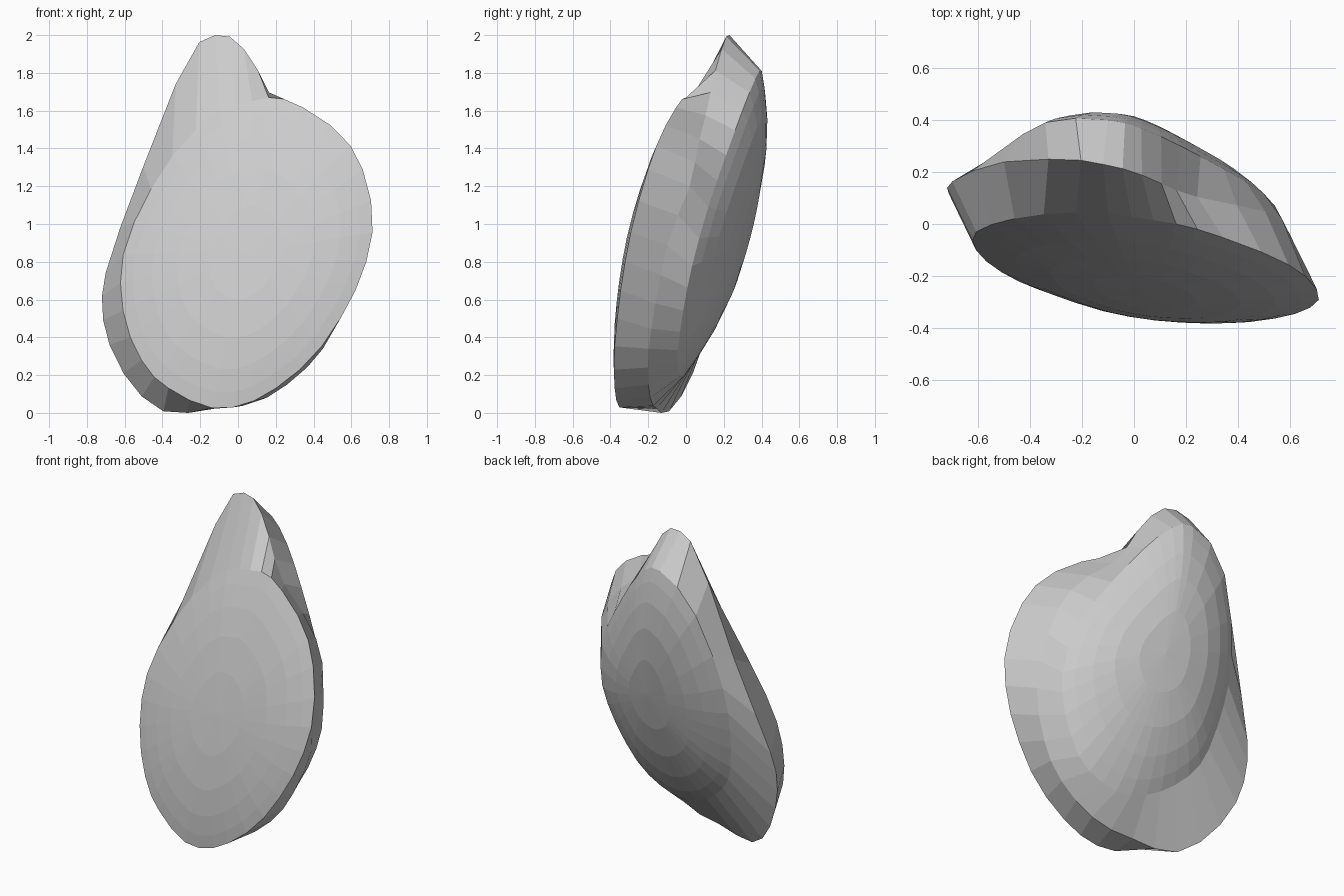
import bpy, bmesh
from mathutils import Vector

if "Cube" in bpy.data.objects:
    bpy.data.objects.remove(bpy.data.objects["Cube"])

SIDES = 32

# outlines, clockwise from the top as seen from the front
FRONT = [(-.1, 1.6), (.04, 1.64), (.18, 1.67), (.32, 1.63), (.54, 1.48), (.66, 1.29),
         (.715, 1.02), (.67, .77), (.56, .53), (.4, .3), (.2, .13), (.02, .04),
         (-.16, .03), (-.35, .12), (-.47, .22), (-.57, .4), (-.62, .63), (-.6, .87),
         (-.48, 1.15), (-.3, 1.42)]
BACK = [(-.1, 1.81), (0, 1.79), (.12, 1.68), (.24, 1.52), (.38, 1.31), (.5, 1.09),
        (.555, .83), (.53, .64), (.45, .45), (.34, .3), (.2, .22), (.05, .19),
        (-.1, .23), (-.23, .31), (-.35, .43), (-.42, .58), (-.46, .8), (-.475, 1.0),
        (-.44, 1.3), (-.3, 1.67)]
MID = [(-.12, .23, 2), (0, .2, 1.96), (.12, .15, 1.79), (.22, .11, 1.6), (.45, .06, 1.4),
       (.57, .02, 1.2), (.61, -.08, .95), (.6, -.14, .7), (.52, -.18, .47), (.42, -.2, .3),
       (.26, -.2, .15), (.08, -.18, .05), (-.15, -.15, .02), (-.37, -.1, 0), (-.55, 0, .13),
       (-.68, .09, .36), (-.72, .13, .57), (-.69, .17, .78), (-.53, .235, 1.23),
       (-.27, .25, 1.87)]


def on_plane(pts, a, b, c):
    """Lift x,z points onto the tilted plane y = a + b*x + c*z."""
    return [Vector((x, a + b * x + c * z, z)) for x, z in pts]


def resample(pts, n):
    """Closed Catmull-Rom curve through the points."""
    out, m = [], len(pts)
    for i in range(n):
        s = i * m / n
        k, t = int(s), s - int(s)
        p0, p1, p2, p3 = (Vector(pts[(k + j) % m]) for j in (-1, 0, 1, 2))
        out.append(.5 * (2 * p1 + (p2 - p0) * t + (2 * p0 - 5 * p1 + 4 * p2 - p3) * t * t
                         + (3 * p1 - p0 - 3 * p2 + p3) * t ** 3))
    return out


def dome(rim, centre, height):
    """Rings shrinking from the rim to the crown."""
    rings = []
    for t in (1, .9, .75, .55, .3):
        rings.append([centre.lerp(p, t) + Vector((0, height * (1 - t ** 2.5), 0)) for p in rim])
    return rings, centre + Vector((0, height, 0))


front_plane, back_plane = (-.365, -.22, .24), (-.057, -.18, .243)
front, front_tip = dome(resample(on_plane(FRONT, *front_plane), SIDES),
                        on_plane([(.04, .85)], *front_plane)[0], -.1)
back, back_tip = dome(resample(on_plane(BACK, *back_plane), SIDES),
                      on_plane([(.04, .97)], *back_plane)[0], .16)
mid = resample(MID, SIDES)
for p in mid:
    p.z = max(p.z, 0)

# shell: front dome, side band with a ridge, back dome
bm = bmesh.new()
rings = [[bm.verts.new(p) for p in r] for r in front[::-1] + [mid] + back]
for r0, r1 in zip(rings, rings[1:]):
    for i in range(SIDES):
        j = (i + 1) % SIDES
        bm.faces.new((r0[i], r0[j], r1[j], r1[i]))
for ring, tip in ((rings[0], front_tip), (rings[-1], back_tip)):
    v = bm.verts.new(tip)
    for i in range(SIDES):
        bm.faces.new((ring[i], ring[(i + 1) % SIDES], v))
bmesh.ops.recalc_face_normals(bm, faces=bm.faces)
mesh = bpy.data.meshes.new("shell")
bm.to_mesh(mesh)
bm.free()
bpy.context.collection.objects.link(bpy.data.objects.new("shell", mesh))
